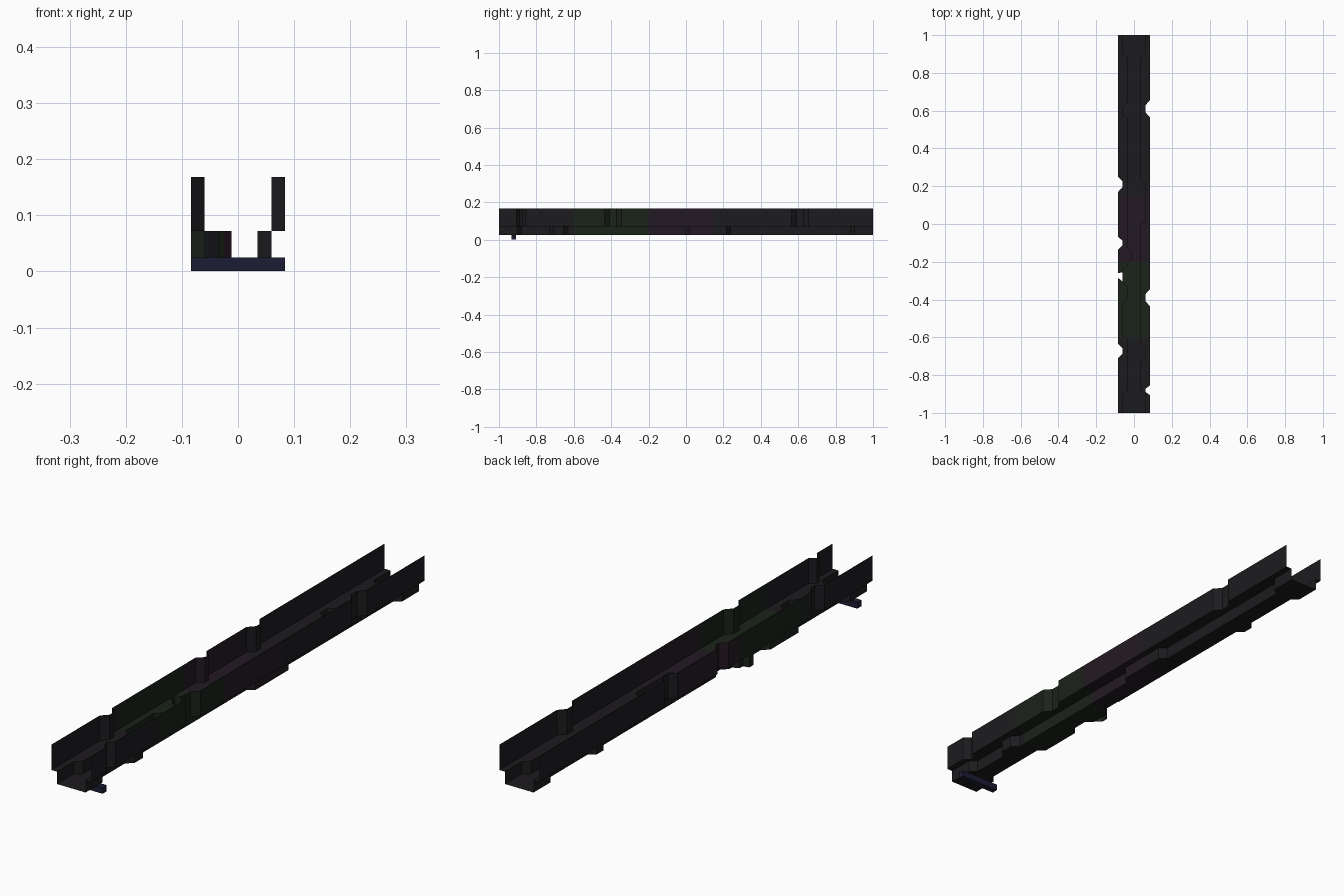
import bpy, bmesh

if "Cube" in bpy.data.objects:
    bpy.data.objects.remove(bpy.data.objects["Cube"])

OUT, MID, INN = 0.084, 0.06, 0.035      # wall offsets from the centre line
TOP, LEDGE, FLOOR = 0.168, 0.072, 0.025  # heights


def material(name, rgb):
    m = bpy.data.materials.new(name)
    m.diffuse_color = (*rgb, 1)
    m.use_nodes = True
    m.node_tree.nodes["Principled BSDF"].inputs["Base Color"].default_value = m.diffuse_color
    return m


BLACK = material("dark_metal", (0.012, 0.011, 0.013))
GREEN = material("dark_green", (0.011, 0.017, 0.010))
PURPLE = material("dark_purple", (0.017, 0.010, 0.017))
BLUE = material("dark_blue", (0.012, 0.012, 0.035))


def offset_at(path, y):
    # linear interpolation of a plan outline (y, offset)
    for (y0, a), (y1, b) in zip(path, path[1:]):
        if y0 <= y <= y1:
            return a + (b - a) * (y - y0) / (y1 - y0)
    return path[-1][1]


def jogs(base, bumps):
    # straight outline with trapezoid jogs: (start, end, offset, slope length)
    pts = [(-1, base)]
    for a, b, off, s in bumps:
        pts += [(a, base), (a + s, off), (b - s, off), (b, base)]
    return pts + [(1, base)]


def with_open_ends(path):
    # the lower channel widens at both ends of the run
    return [(-1, MID), (-0.9, MID), (-0.88, INN)] + path[1:-1] + [(0.88, INN), (0.9, MID), (1, MID)]


# plan outlines of the upper and lower walls
upper_right = jogs(OUT, [(-0.906, -0.855, MID, 0.018), (-0.435, -0.345, MID, 0.027),
                         (0.565, 0.655, MID, 0.027)])
upper_left = jogs(OUT, [(-0.71, -0.635, MID, 0.025), (-0.135, -0.068, MID, 0.022),
                        (0.17, 0.25, MID, 0.025)])
lower_right = with_open_ends(jogs(INN, [(-0.73, -0.63, MID, 0.025), (0.0, 0.237, MID, 0.02)]))
left = jogs(INN, [(-0.61, -0.40, MID, 0.02), (-0.21, -0.13, 0.012, 0.023),
                  (0.56, 0.64, MID, 0.02)])
# small outward pocket in the left channel
pocket = [(-0.33, INN), (-0.31, MID), (-0.305, MID), (-0.285, OUT), (-0.26, OUT),
          (-0.255, MID), (-0.235, MID), (-0.225, INN)]
lower_left = with_open_ends(sorted(left + pocket))

bands = [-0.8, -0.6, -0.2, 0.15]
stations = sorted({round(p[0], 4) for path in (upper_right, upper_left, lower_right, lower_left)
                   for p in path} | set(bands))


def strip(name, section):
    # thin sheet lofted along y; section(y) gives two (x, z) points
    bm = bmesh.new()
    rows = [[bm.verts.new((x, y, z)) for x, z in section(y)] for y in stations]
    for i, (r, s) in enumerate(zip(rows, rows[1:])):
        f = bm.faces.new((r[0], s[0], s[1], r[1]))
        y = (stations[i] + stations[i + 1]) / 2
        f.material_index = 1 if -0.6 < y < -0.2 else 2 if -0.2 < y < 0.15 else 0
    bmesh.ops.delete(bm, geom=[f for f in bm.faces if f.calc_area() < 1e-9], context='FACES')
    me = bpy.data.meshes.new(name)
    bm.to_mesh(me)
    bm.free()
    ob = bpy.data.objects.new(name, me)
    bpy.context.collection.objects.link(ob)
    for m in (BLACK, GREEN, PURPLE):
        me.materials.append(m)
    return ob


# upper walls, ledges and lower walls on each side
for side, s, up, low in (("right", 1, upper_right, lower_right),
                         ("left", -1, upper_left, lower_left)):
    strip(side + "_upper_wall", lambda y: [(s * offset_at(up, y), LEDGE), (s * offset_at(up, y), TOP)])
    strip(side + "_ledge", lambda y: [(s * offset_at(low, y), LEDGE), (s * offset_at(up, y), LEDGE)])
    strip(side + "_lower_wall", lambda y: [(s * offset_at(low, y), FLOOR), (s * offset_at(low, y), LEDGE)])

# channel floor (left open under the pocket)
strip("channel_floor", lambda y: [(-min(offset_at(lower_left, y), MID), FLOOR),
                                  (offset_at(lower_right, y), FLOOR)])

# cross bar under the front end
bpy.ops.mesh.primitive_cube_add(size=1, location=(0, -0.92, FLOOR / 2))
bar = bpy.context.object
bar.name = "cross_bar"
bar.scale = (2 * OUT, 0.024, FLOOR - 0.001)
bar.data.materials.append(BLUE)
